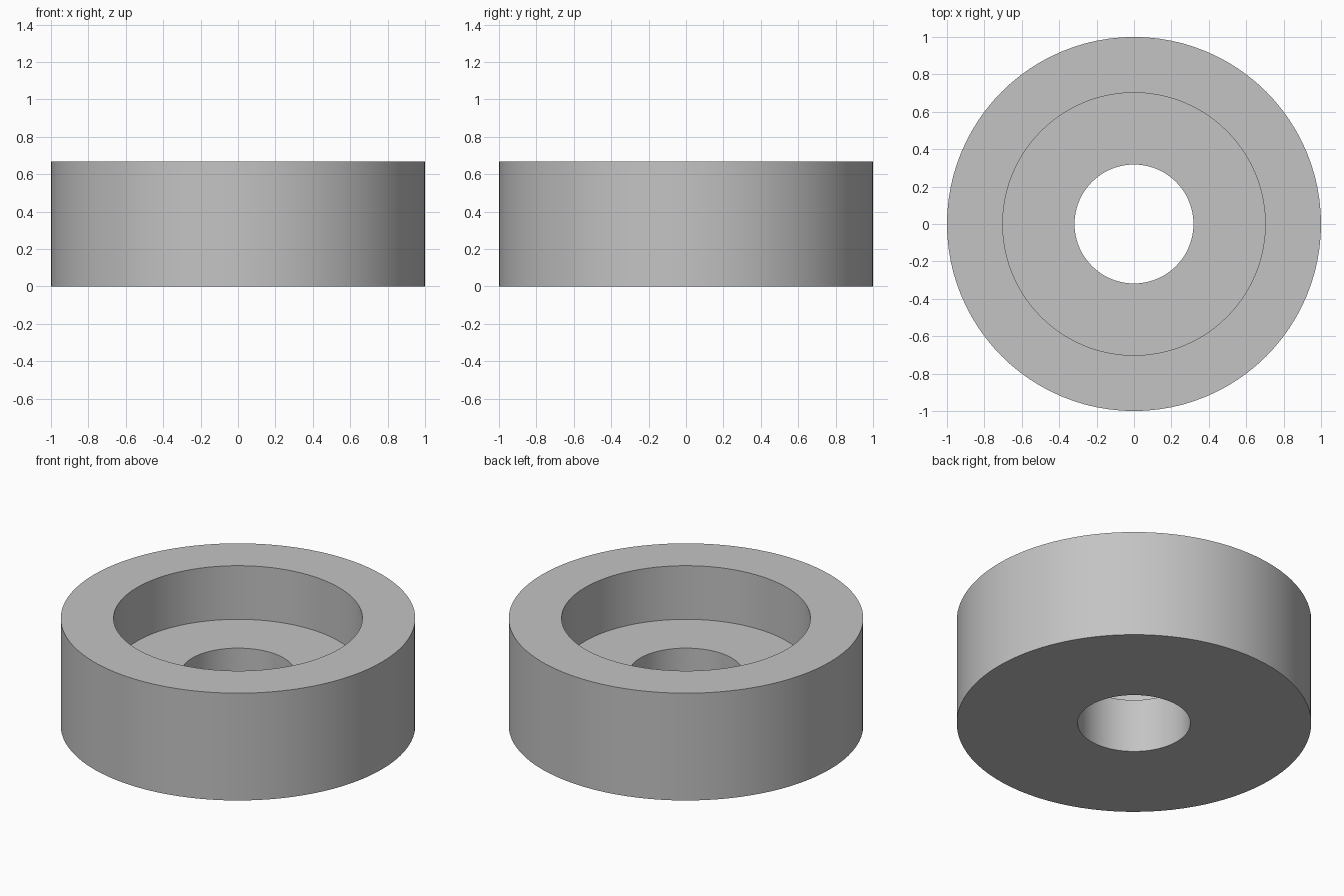
import bpy
import bmesh
import math

cube = bpy.data.objects.get("Cube")
if cube:
    bpy.data.objects.remove(cube, do_unlink=True)

SEGMENTS = 96
HEIGHT, FLOOR = 0.668, 0.334
OUTER, RECESS, BORE = 1.0, 0.702, 0.318

# Plain grey material
grey = bpy.data.materials.new("plain grey")
grey.use_nodes = True
colour = (0.55, 0.55, 0.55, 1)
grey.diffuse_color = colour
grey.node_tree.nodes["Principled BSDF"].inputs["Base Color"].default_value = colour

# Closed cross-section (radius, height), spun into a counterbored ring
profile = [(BORE, 0), (OUTER, 0), (OUTER, HEIGHT),
           (RECESS, HEIGHT), (RECESS, FLOOR), (BORE, FLOOR)]
bm = bmesh.new()
points = [bm.verts.new((r, 0, z)) for r, z in profile]
edges = [bm.edges.new((a, b)) for a, b in zip(points, points[1:] + points[:1])]
bmesh.ops.spin(bm, geom=points + edges, axis=(0, 0, 1), cent=(0, 0, 0),
               angle=math.tau, steps=SEGMENTS, use_merge=True)
bmesh.ops.remove_doubles(bm, verts=bm.verts, dist=0.0001)
bmesh.ops.recalc_face_normals(bm, faces=bm.faces)

mesh = bpy.data.meshes.new("counterbored_ring")
bm.to_mesh(mesh)
bm.free()
mesh.materials.append(grey)
ring = bpy.data.objects.new("counterbored_ring", mesh)
bpy.context.collection.objects.link(ring)

# Smooth walls with crisp rims
bpy.ops.object.select_all(action='DESELECT')
ring.select_set(True)
bpy.context.view_layer.objects.active = ring
bpy.ops.object.shade_smooth_by_angle(angle=math.radians(30))
